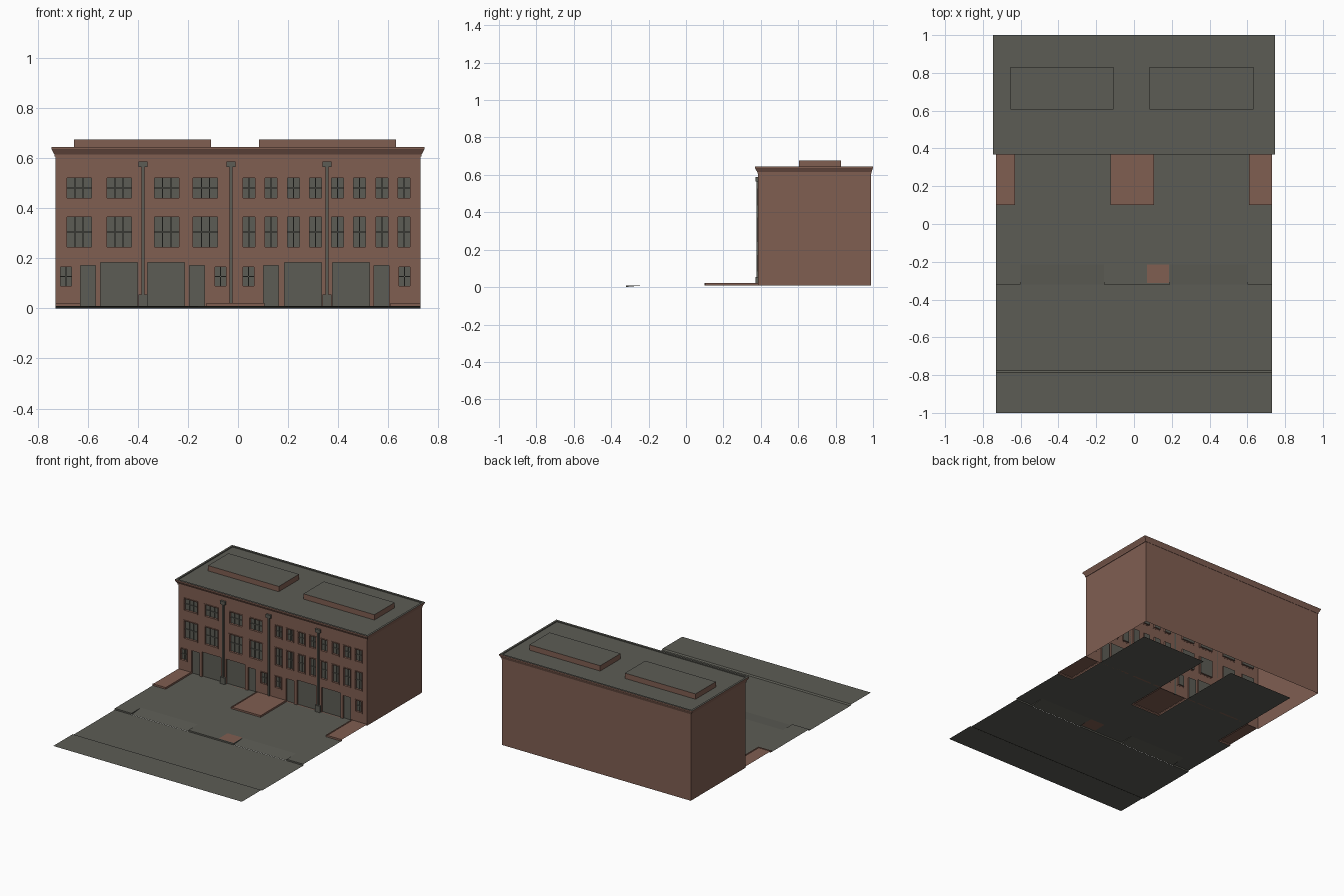
import bpy, bmesh

if "Cube" in bpy.data.objects:
    bpy.data.objects.remove(bpy.data.objects["Cube"])

def material(name, rgb):
    m = bpy.data.materials.new(name)
    m.diffuse_color = (*rgb, 1)
    m.use_nodes = True
    m.node_tree.nodes["Principled BSDF"].inputs["Base Color"].default_value = m.diffuse_color
    return m

BRICK = material("brick brown", (0.215, 0.112, 0.083))
GREY = material("slate grey", (0.107, 0.107, 0.09))

def finish(name, bm, mats):
    me = bpy.data.meshes.new(name)
    bm.to_mesh(me)
    bm.free()
    for m in mats:
        me.materials.append(m)
    ob = bpy.data.objects.new(name, me)
    bpy.context.collection.objects.link(ob)
    return ob

def face(bm, pts, mat=0):
    f = bm.faces.new([bm.verts.new(p) for p in pts])
    f.material_index = mat

def flat(bm, x0, x1, y0, y1, z0, z1=None, mat=0):
    """Upward quad; z0 at the front edge, z1 at the back edge."""
    z1 = z0 if z1 is None else z1
    face(bm, [(x0, y0, z0), (x1, y0, z0), (x1, y1, z1), (x0, y1, z1)], mat)

def upright(bm, x0, x1, y, z0, z1, mat=0):
    face(bm, [(x0, y, z0), (x1, y, z0), (x1, y, z1), (x0, y, z1)], mat)

def box(bm, x0, x1, y0, y1, z0, z1, mat=0, bottom=True):
    a = [(x0, y0), (x1, y0), (x1, y1), (x0, y1)]
    for i in range(4):
        p, q = a[i], a[(i + 1) % 4]
        face(bm, [(*p, z0), (*q, z0), (*q, z1), (*p, z1)], mat)
    flat(bm, x0, x1, y0, y1, z1, mat=mat)
    if bottom:
        face(bm, [(*p, z0) for p in reversed(a)], mat)

# Main dimensions
W, FRONT, BACK, BASE, EAVE = 0.73, 0.385, 0.99, 0.01, 0.61
ROWS = [(0.24, 0.372), (0.436, 0.528)]

# Openings: (x0, x1, z0, z1)
windows = []
for z0, z1 in ROWS:
    for c in (-0.635, -0.475, -0.285, -0.13):
        windows.append((c - 0.055, c + 0.055, z0, z1))
    for i in range(8):
        c = 0.044 + i * 0.0885
        windows.append((c - 0.03, c + 0.03, z0, z1))
for c in (-0.688, -0.07, 0.042, 0.665):
    windows.append((c - 0.028, c + 0.028, 0.084, 0.172))
doors = [(c - 0.03, c + 0.03, BASE, 0.172) for c in (-0.599, -0.164, 0.132, 0.573)]
garages = [(c - 0.074, c + 0.074, BASE, 0.184) for c in (-0.475, -0.2875, 0.2595, 0.451)]

RING = 0.006
glazed = [(a + RING, b - RING, c + RING, d - RING) for a, b, c, d in windows]
openings = glazed + doors + garages

# Front wall: grid of cells, skipping openings, with reveals
bm = bmesh.new()
xs = sorted({-W, W} | {round(v, 4) for o in openings for v in o[:2]})
zs = sorted({BASE, EAVE} | {round(v, 4) for o in openings for v in o[2:]})
for x0, x1 in zip(xs, xs[1:]):
    for z0, z1 in zip(zs, zs[1:]):
        cx, cz = (x0 + x1) / 2, (z0 + z1) / 2
        if not any(a < cx < b and c < cz < d for a, b, c, d in openings):
            upright(bm, x0, x1, FRONT, z0, z1)
bmesh.ops.remove_doubles(bm, verts=bm.verts, dist=1e-5)
DEPTH = 0.012
for a, b, c, d in openings:
    y0, y1 = FRONT, FRONT + DEPTH
    face(bm, [(a, y0, c), (a, y1, c), (a, y1, d), (a, y0, d)])
    face(bm, [(b, y1, c), (b, y0, c), (b, y0, d), (b, y1, d)])
    face(bm, [(a, y0, d), (a, y1, d), (b, y1, d), (b, y0, d)])
    flat(bm, a, b, y0, y1, c)
finish("front_wall", bm, [BRICK])

# Side and back walls, open underneath
bm = bmesh.new()
face(bm, [(W, FRONT, BASE), (W, BACK, BASE), (W, BACK, EAVE), (W, FRONT, EAVE)])
face(bm, [(-W, BACK, BASE), (-W, FRONT, BASE), (-W, FRONT, EAVE), (-W, BACK, EAVE)])
face(bm, [(W, BACK, BASE), (-W, BACK, BASE), (-W, BACK, EAVE), (W, BACK, EAVE)])
finish("side_and_back_walls", bm, [BRICK])

# Window panes, door leaves and garage doors
for name, group in (("window_panes", glazed), ("entrance_doors", doors), ("garage_doors", garages)):
    bm = bmesh.new()
    for a, b, c, d in group:
        upright(bm, a, b, FRONT + DEPTH, c, d)
    finish(name, bm, [GREY])

# Brick surrounds of the windows
bm = bmesh.new()
for (a, b, c, d), (e, f, g, h) in zip(windows, glazed):
    y0, y1 = FRONT - 0.004, FRONT + 0.001
    box(bm, a, e, y0, y1, c, d)
    box(bm, f, b, y0, y1, c, d)
    box(bm, e, f, y0, y1, c, g)
    box(bm, e, f, y0, y1, h, d)
finish("window_surrounds", bm, [BRICK])

# Glazing bars
bm = bmesh.new()
for a, b, c, d in glazed:
    y0, y1, t = FRONT + 0.005, FRONT + DEPTH, 0.002
    n = 3 if b - a > 0.08 else 2
    for i in range(1, n):
        x = a + (b - a) * i / n
        box(bm, x - t, x + t, y0, y1, c, d)
    z = (c + d) / 2
    box(bm, a, b, y0 + 0.001, y1, z - t, z + t)
finish("glazing_bars", bm, [GREY])

# Cornice: stacked rings (z, side overhang, front overhang, back overhang)
bm = bmesh.new()
prof = [(0.608, 0, 0, 0), (0.608, 0.004, 0.004, 0.002), (0.616, 0.004, 0.004, 0.002),
        (0.634, 0.014, 0.015, 0.008), (0.637, 0.016, 0.017, 0.01), (0.645, 0.016, 0.017, 0.01),
        (0.645, 0.002, 0.002, -0.004), (0.639, 0.002, 0.002, -0.004)]
rings = []
for z, s, f, b in prof:
    rings.append([bm.verts.new(p) for p in ((-W - s, FRONT - f, z), (W + s, FRONT - f, z),
                                            (W + s, BACK + b, z), (-W - s, BACK + b, z))])
for k, (r, q) in enumerate(zip(rings, rings[1:])):
    for i in range(4):
        j = (i + 1) % 4
        bm.faces.new((r[i], r[j], q[j], q[i])).material_index = int(k >= 5)
# Flat roof inside the rim
bm.faces.new(rings[-1]).material_index = 1
finish("cornice_and_roof", bm, [BRICK, GREY])

# Raised roof blocks: brick sides, grey tops
bm = bmesh.new()
for x0, x1 in ((-0.655, -0.108), (0.083, 0.632)):
    box(bm, x0, x1, 0.605, 0.83, 0.639, 0.676, bottom=False)
bm.normal_update()
for f in bm.faces:
    f.material_index = int(f.normal.z > 0.5)
finish("roof_blocks", bm, [BRICK, GREY])

# Downpipes with hopper heads and ground boxes
for i, (x, foot) in enumerate(((-0.38, True), (-0.028, False), (0.355, True))):
    bm = bmesh.new()
    box(bm, x - 0.006, x + 0.006, 0.376, FRONT, BASE, 0.567)
    box(bm, x - 0.018, x + 0.018, 0.371, FRONT, 0.565, 0.588)
    if foot:
        box(bm, x - 0.018, x + 0.018, 0.371, FRONT, BASE, 0.055)
    finish(f"downpipe_{i + 1}", bm, [GREY])

# Street, far pavement and its kerb
bm = bmesh.new()
flat(bm, -W, W, -0.775, -0.32, 0)
flat(bm, -W, W, -0.785, -0.775, 0.007, 0.0)
flat(bm, -W, W, -1.0, -0.785, 0.007)
finish("street", bm, [GREY])

# Courtyard: front strip with driveway ramps, middle, and garage floors
RAMPS = [(-0.6, -0.16), (0.19, 0.6)]
PLOT = (0.07, 0.185)
bm = bmesh.new()
for x0, x1 in ((-W, -0.6), (-0.16, PLOT[0]), (PLOT[1], 0.19), (0.6, W)):
    flat(bm, x0, x1, -0.32, -0.215, BASE)
    upright(bm, x0, x1, -0.32, 0, BASE)
upright(bm, *PLOT, -0.32, 0, BASE)
flat(bm, *PLOT, -0.32, -0.312, BASE)
for x0, x1 in RAMPS:
    flat(bm, x0, x1, -0.32, -0.215, 0.001, BASE)
    for x in (x0, x1):
        face(bm, [(x, -0.32, 0.001), (x, -0.215, BASE), (x, -0.32, BASE)])
flat(bm, -W, W, -0.215, 0.1, BASE)
for x0, x1 in ((-0.63, -0.125), (0.105, 0.61)):
    flat(bm, x0, x1, 0.1, 0.83, BASE)
finish("courtyard", bm, [GREY])

# Small planting plot by the pavement
bm = bmesh.new()
flat(bm, *PLOT, -0.312, -0.215, BASE)
finish("planting_plot", bm, [BRICK])

# Raised beds with a slim rim, open underneath
for i, (x0, x1) in enumerate(((-W, -0.63), (-0.125, 0.105), (0.61, W))):
    bm = bmesh.new()
    t = 0.008
    l = x0 + (t if i else 0)
    r = x1 - (t if i < 2 else 0)
    flat(bm, l, r, 0.1 + t, FRONT, 0.019)
    box(bm, x0, x1, 0.1, 0.1 + t, BASE, 0.022, bottom=False)
    if i:
        box(bm, x0, l, 0.1 + t, FRONT, BASE, 0.022, bottom=False)
    if i < 2:
        box(bm, r, x1, 0.1 + t, FRONT, BASE, 0.022, bottom=False)
    finish(f"raised_bed_{i + 1}", bm, [BRICK])
